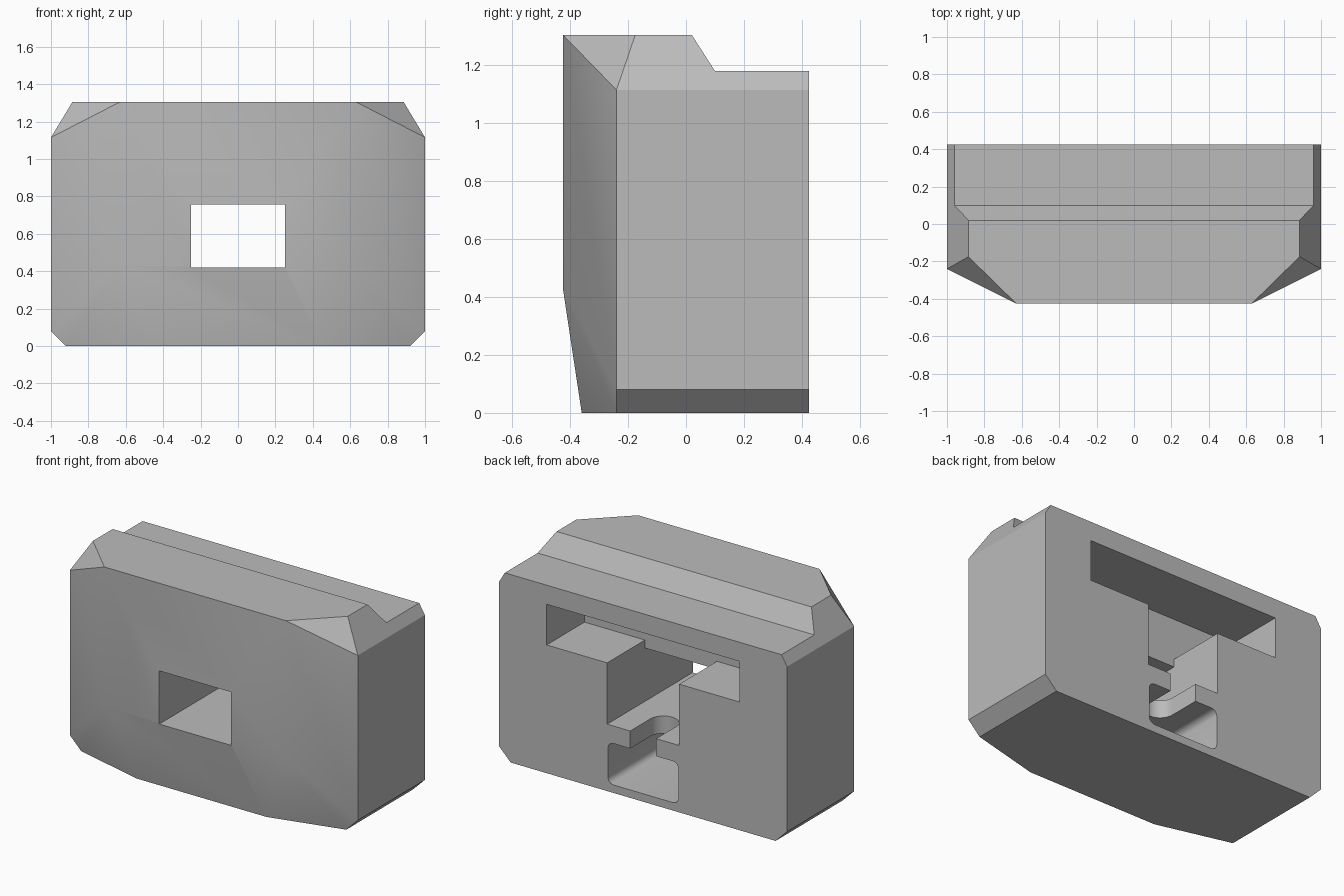
import bpy, bmesh, math
from mathutils import Vector

if "Cube" in bpy.data.objects:
    bpy.data.objects.remove(bpy.data.objects["Cube"], do_unlink=True)

grey = bpy.data.materials.new("mid_grey")
grey.use_nodes = True
colour = (0.5, 0.5, 0.5, 1)
grey.diffuse_color = colour
grey.node_tree.nodes["Principled BSDF"].inputs["Base Color"].default_value = colour


def add_object(name, bm):
    bmesh.ops.recalc_face_normals(bm, faces=bm.faces)
    mesh = bpy.data.meshes.new(name)
    bm.to_mesh(mesh)
    bm.free()
    mesh.materials.append(grey)
    obj = bpy.data.objects.new(name, mesh)
    bpy.context.collection.objects.link(obj)
    return obj


def prism(name, profile, axis, start, end):
    """Extrude a 2D profile along the x, y or z axis."""
    bm = bmesh.new()
    verts = []
    for p in profile:
        co = list(p)
        co.insert(axis, start)
        verts.append(bm.verts.new(co))
    face = bm.faces.new(verts)
    new = bmesh.ops.extrude_face_region(bm, geom=[face])["geom"]
    move = Vector((0, 0, 0))
    move[axis] = end - start
    bmesh.ops.translate(bm, vec=move, verts=[v for v in new if isinstance(v, bmesh.types.BMVert)])
    return add_object(name, bm)


def arc(cx, cy, r, start, end, steps):
    angles = [math.radians(start + (end - start) * i / steps) for i in range(steps + 1)]
    return [(cx + r * math.cos(a), cy + r * math.sin(a)) for a in angles]


def rectangle(x0, x1, y0, y1):
    return [(x0, y0), (x1, y0), (x1, y1), (x0, y1)]


# Chamfered block: hull of its corners, mirrored left to right
half_corners = [
    (0.63, -0.425, 1.305), (0.885, -0.175, 1.305), (1, -0.24, 1.115),
    (0.885, 0.425, 1.305), (1, 0.425, 1.115),
    (1, -0.24, 0.08), (1, 0.425, 0.08), (0.92, -0.24, 0), (0.92, 0.425, 0),
    (0.45, -0.36, 0), (0.63, -0.425, 0.43),
]
bm = bmesh.new()
for side in (1, -1):
    for x, y, z in half_corners:
        bm.verts.new((side * x, y, z))
bmesh.ops.convex_hull(bm, input=bm.verts)
bmesh.ops.dissolve_limit(bm, angle_limit=math.radians(0.5), verts=bm.verts, edges=bm.edges)
body = add_object("block_body", bm)

# Rounded outline of the lower pocket
r, w, low, high = 0.04, 0.245, 0.05, 0.31
pocket = (arc(w - r, low + r, r, -90, 0, 6) + arc(w - r, high - r, r, 0, 90, 6)
          + arc(r - w, high - r, r, 90, 180, 6) + arc(r - w, low + r, r, 180, 270, 6))

# Cutters: rear step, wide slot, window with stem, round-ended notch, pocket
cutters = [
    prism("step_cutter", [(0.02, 1.305), (0.1, 1.18), (0.6, 1.18), (0.6, 1.5), (0.02, 1.5)], 0, -1.2, 1.2),
    prism("slot_cutter", rectangle(-0.67, 0.67, 0.805, 1.06), 1, 0.05, 0.6),
    prism("window_cutter", [(-0.6, 0.42), (0.6, 0.42), (0.6, 0.9), (0.05, 0.9),
                            (0.05, 0.755), (-0.6, 0.755)], 0, -0.25, 0.25),
    prism("pocket_cutter", pocket, 1, -0.125, 0.6),
    prism("notch_cutter", [(-0.09, 0.6)] + arc(0, 0.225, 0.09, 180, 360, 20) + [(0.09, 0.6)], 2, 0.2, 0.5),
]
bpy.context.view_layer.objects.active = body
body.select_set(True)
for cutter in cutters:
    mod = body.modifiers.new(cutter.name, "BOOLEAN")
    mod.operation = "DIFFERENCE"
    mod.solver = "EXACT"
    mod.object = cutter
    bpy.ops.object.modifier_apply(modifier=mod.name)
    bpy.data.objects.remove(cutter, do_unlink=True)

bpy.ops.object.shade_smooth_by_angle(angle=math.radians(30))
